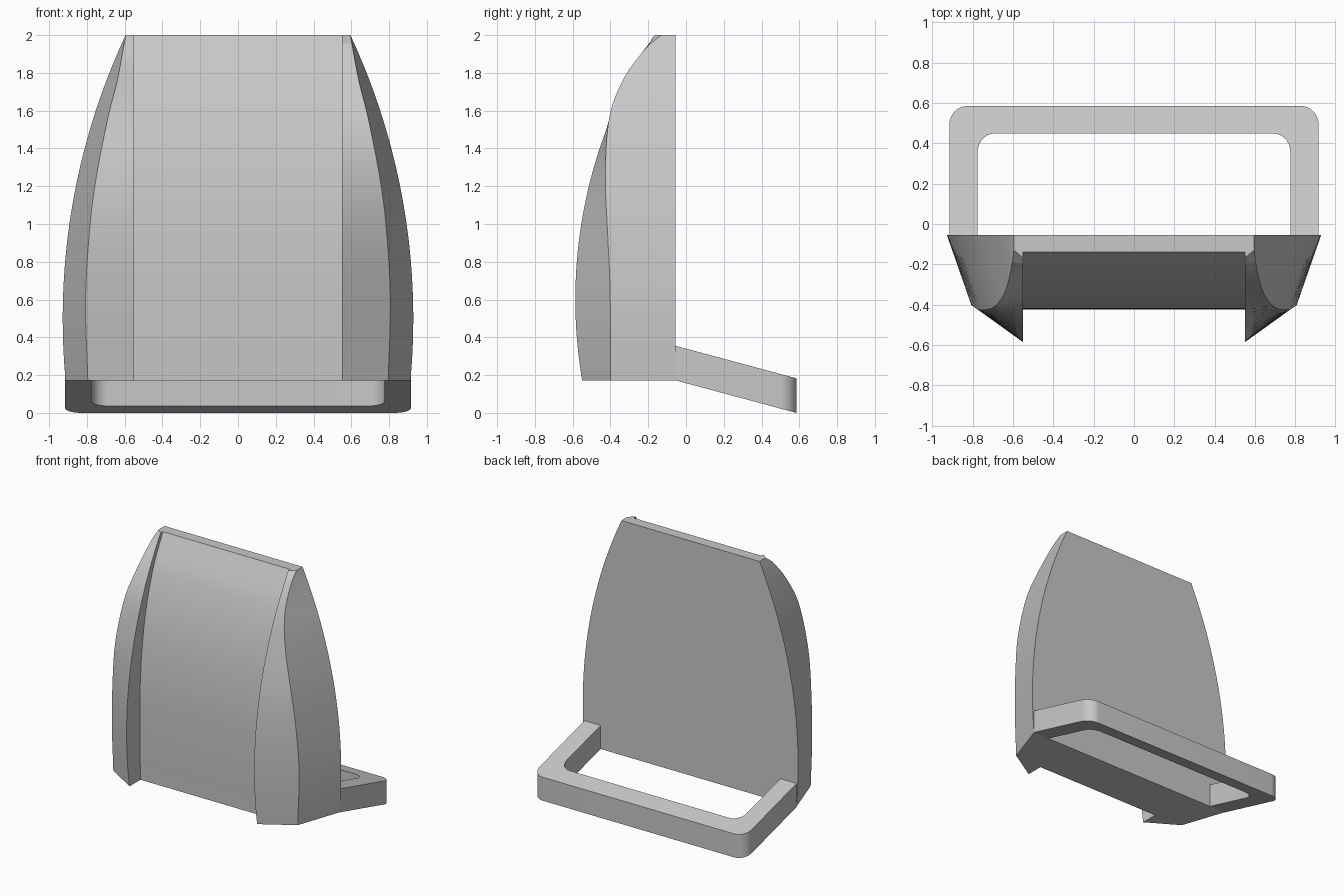
import bpy, bmesh
from math import sin, cos, pi, sqrt

cube = bpy.data.objects.get("Cube")
if cube:
    bpy.data.objects.remove(cube)

grey = bpy.data.materials.new("plain grey")
grey.use_nodes = True
grey.diffuse_color = (0.58, 0.58, 0.58, 1)
grey.node_tree.nodes["Principled BSDF"].inputs["Base Color"].default_value = grey.diffuse_color

BACK, BOTTOM, TOP, INNER = -0.055, 0.172, 2.0, 0.55


def finish(name, bm):
    bmesh.ops.recalc_face_normals(bm, faces=bm.faces)
    mesh = bpy.data.meshes.new(name)
    bm.to_mesh(mesh)
    bm.free()
    mesh.materials.append(grey)
    ob = bpy.data.objects.new(name, mesh)
    bpy.context.collection.objects.link(ob)
    bpy.ops.object.select_all(action='DESELECT')
    ob.select_set(True)
    bpy.context.view_layer.objects.active = ob
    bpy.ops.object.shade_smooth_by_angle(angle=0.3)
    return ob


def arc(z, peak, z_peak, radius):
    """Circular bulge that is widest at z_peak."""
    return peak - radius + sqrt(radius ** 2 - (z - z_peak) ** 2)


def spline(z, pts):
    """Smooth curve through (z, value) points, with slopes from neighbours."""
    n = len(pts)
    i = max(k for k in range(n - 1) if pts[k][0] <= z)

    def slope(k):
        a, b = pts[max(k - 1, 0)], pts[min(k + 1, n - 1)]
        return (b[1] - a[1]) / (b[0] - a[0])
    (z0, v0), (z1, v1) = pts[i], pts[i + 1]
    h = z1 - z0
    t = (z - z0) / h
    return ((1 + 2 * t) * (1 - t) ** 2 * v0 + t * (1 - t) ** 2 * h * slope(i)
            + t * t * (3 - 2 * t) * v1 + t * t * (t - 1) * h * slope(i + 1))


# Crease between the side face and the front wing
crease_y = [(BOTTOM, -0.40), (0.65, -0.402), (0.95, -0.415), (1.25, -0.427),
            (1.57, -0.405), (1.77, -0.33), (1.94, -0.205), (TOP, -0.13)]
crease_x = [(BOTTOM, 0.795), (0.6, 0.807), (1.0, 0.783), (1.25, 0.75),
            (1.57, 0.687), (1.77, 0.637), (TOP, 0.595)]
# Centre panel, nearly upright below and rolling back at the top
panel_y = [(BOTTOM, -0.415), (0.6, -0.423), (1.0, -0.413), (1.4, -0.362),
           (1.75, -0.263), (TOP, -0.14)]


def section(z):
    half = [(arc(z, 0.928, 0.5, 3.545), BACK),
            (spline(z, crease_x), spline(z, crease_y)),
            (INNER, -arc(z, 0.586, 0.6, 2.55)),
            (INNER, spline(z, panel_y))]
    return half + [(-x, y) for x, y in reversed(half)]


# Backrest: lofted panel with a forward wing on each side
bm = bmesh.new()
STEPS = 40
rings = []
for s in range(STEPS + 1):
    z = BOTTOM + (TOP - BOTTOM) * s / STEPS
    rings.append([bm.verts.new((x, y, z)) for x, y in section(z)])
for a, b in zip(rings, rings[1:]):
    for k in range(len(a)):
        j = (k + 1) % len(a)
        bm.faces.new((a[k], a[j], b[j], b[k]))
bm.faces.new(rings[0])
bm.faces.new(rings[-1])
finish("backrest", bm)


# Rear frame: sloping U with rounded corners
def u_path(half_width, rear, radius, steps=10):
    right = [(half_width, BACK)]
    for k in range(steps + 1):
        a = pi / 2 * k / steps
        right.append((half_width - radius + radius * cos(a), rear - radius + radius * sin(a)))
    return right + [(-x, y) for x, y in reversed(right)]


def slope_z(y):
    return BOTTOM * (0.585 - y) / (0.585 - BACK)


bm = bmesh.new()
HEIGHT = 0.183
loops = []
for path in (u_path(0.915, 0.585, 0.09), u_path(0.775, 0.45, 0.09)):
    for lift in (0, HEIGHT):
        loops.append([bm.verts.new((x, y, slope_z(y) + lift)) for x, y in path])
outer_low, outer_high, inner_low, inner_high = loops
ring = [outer_low, outer_high, inner_high, inner_low]
for a, b in zip(ring, ring[1:] + ring[:1]):
    for k in range(len(a) - 1):
        bm.faces.new((a[k], a[k + 1], b[k + 1], b[k]))
for end in (0, -1):
    bm.faces.new([loop[end] for loop in ring])
finish("rear_frame", bm)
